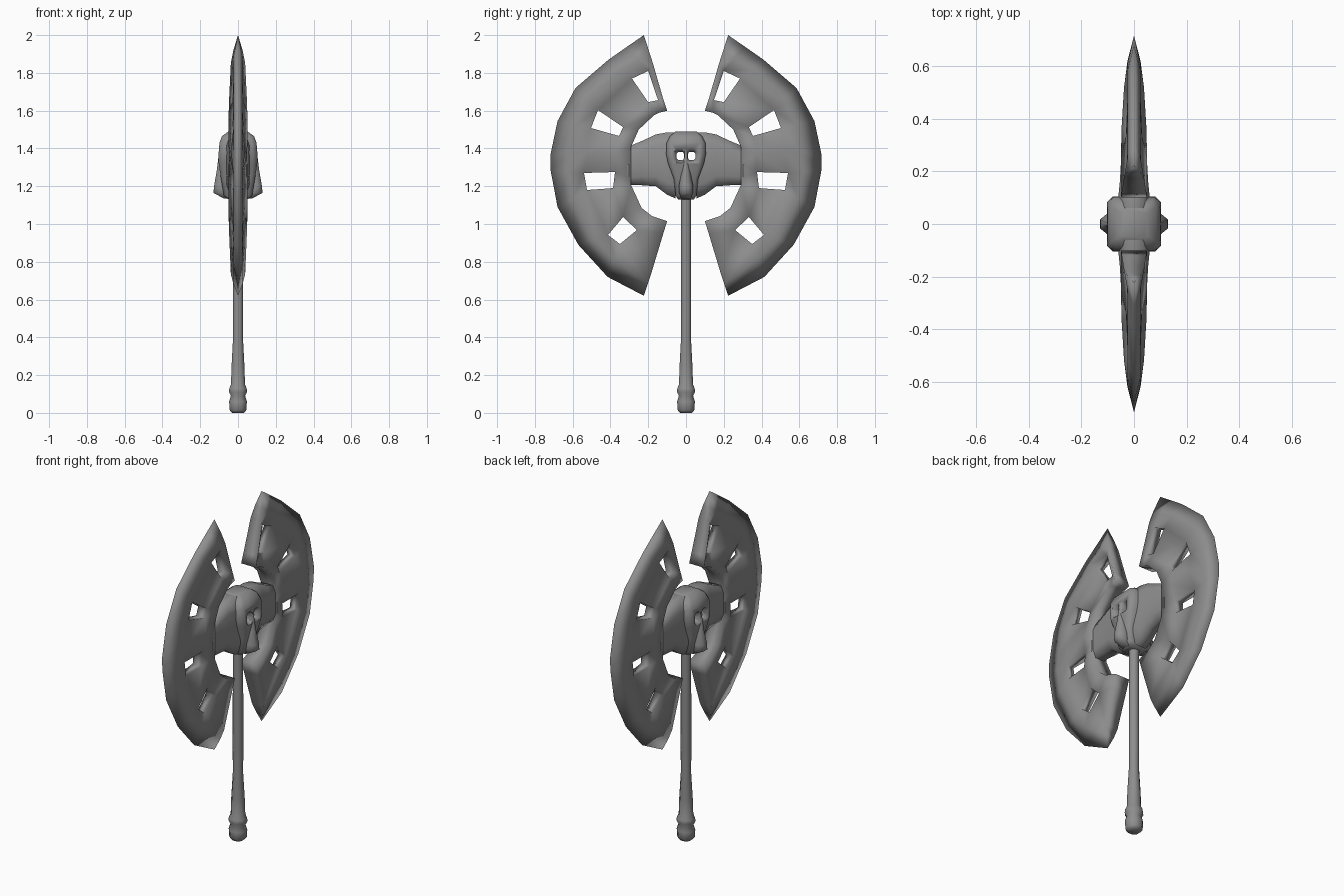
import bpy, bmesh
from mathutils import Vector

if "Cube" in bpy.data.objects:
    bpy.data.objects.remove(bpy.data.objects["Cube"])

steel = bpy.data.materials.new("dark_steel")
steel.diffuse_color = (.27, .27, .27, 1)
steel.use_nodes = True
steel.node_tree.nodes["Principled BSDF"].inputs["Base Color"].default_value = steel.diffuse_color


def finish(name, bm, angle=1.3):
    bmesh.ops.recalc_face_normals(bm, faces=bm.faces[:])
    me = bpy.data.meshes.new(name)
    bm.to_mesh(me)
    bm.free()
    me.materials.append(steel)
    ob = bpy.data.objects.new(name, me)
    bpy.context.collection.objects.link(ob)
    bpy.ops.object.select_all(action='DESELECT')
    ob.select_set(True)
    bpy.context.view_layer.objects.active = ob
    bpy.ops.object.shade_smooth_by_angle(angle=angle)
    return ob


def loft(name, sections, place, c=0.45):
    """Skin chamfered-square rings; section = (along, a centre, b centre, a half, b half)."""
    unit = [(1, -c), (1, c), (c, 1), (-c, 1), (-1, c), (-1, -c), (-c, -1), (c, -1)]
    bm = bmesh.new()
    rings = [[bm.verts.new(place(t, ca + a * u, cb + b * v)) for u, v in unit]
             for t, ca, cb, a, b in sections]
    for r, s in zip(rings, rings[1:]):
        for i in range(8):
            j = (i + 1) % 8
            bm.faces.new((r[i], r[j], s[j], s[i]))
    bm.faces.new(rings[0])
    bm.faces.new(rings[-1])
    return finish(name, bm)


def along_z(t, a, b):
    return (a, b, t)


def mirror(ob, axis):
    m = ob.modifiers.new("mirror", 'MIRROR')
    m.use_axis = [i == axis for i in range(3)]


# Blade: radial stations, each from the inner arc past the slots to the rim (y, z)
stations = [
    ((.10, 1.60), (.12, 1.66), (.175, 1.85), (.223, 2.00)),
    ((.14, 1.59), (.148, 1.656), (.20, 1.81), (.31, 1.94)),
    ((.17, 1.575), (.20, 1.645), (.286, 1.77), (.41, 1.87)),
    ((.25, 1.50), (.333, 1.513), (.466, 1.603), (.585, 1.72)),
    ((.29, 1.41), (.354, 1.466), (.503, 1.508), (.68, 1.545)),
    ((.29, 1.32), (.37, 1.37), (.52, 1.39), (.718, 1.365)),
    ((.29, 1.24), (.376, 1.275), (.54, 1.27), (.717, 1.285)),
    ((.29, 1.205), (.386, 1.19), (.524, 1.18), (.68, 1.09)),
    ((.235, 1.085), (.333, 1.037), (.413, .942), (.57, .89)),
    ((.18, 1.042), (.26, .968), (.35, .894), (.415, .72)),
    ((.10, 1.015), (.12, .95), (.185, .735), (.223, .62)),
]
slots = {1, 3, 6, 8}
slot_sides = {i + k for i in slots for k in (0, 1)}
full = [.049, .047, .038, .025, 0]
pinched = [.049, .030, .024, .025, 0]    # the metal thins around each slot
bm = bmesh.new()
sides = []
for s in (1, -1):
    grid = []
    for i, st in enumerate(stations):
        p = [Vector(q) for q in st]
        p.insert(3, p[2].lerp(p[3], .45))
        half = pinched if i in slot_sides else full
        grid.append([bm.verts.new((s * h, q.x, q.y)) for q, h in zip(p, half)])
    sides.append(grid)
for g in sides:
    for i in range(len(stations) - 1):
        for j in range(4):
            if not (j == 1 and i in slots):
                bm.faces.new((g[i][j], g[i + 1][j], g[i + 1][j + 1], g[i][j + 1]))
bmesh.ops.remove_doubles(bm, verts=bm.verts[:], dist=1e-5)

# Walls of the slots and blade ends: join each open edge to its opposite
open_edges = [e for e in bm.edges if e.is_boundary and e.verts[0].co.x + e.verts[1].co.x > 0]
lookup = {tuple(round(k, 4) for k in v.co): v for v in bm.verts}
for e in open_edges:
    a, b = e.verts
    c, d = [lookup[(round(-v.co.x, 4) + 0.0, round(v.co.y, 4), round(v.co.z, 4))] for v in (b, a)]
    loop = []
    for v in (a, b, c, d):
        if v not in loop:
            loop.append(v)
    if len(loop) > 2:
        bm.faces.new(loop)
blade = finish("axe_blade", bm, 3.14)
mirror(blade, 1)

# Arms joining the head to the blades
arm = loft("blade_arm", [(.055, 0, 1.31, .060, .175), (.10, 0, 1.32, .060, .165),
                         (.16, 0, 1.337, .054, .137), (.23, 0, 1.323, .050, .118),
                         (.31, 0, 1.308, .046, .100)],
           lambda t, a, b: (a, t, b), c=.6)
mirror(arm, 1)

# Head block
head = loft("axe_head", [(1.13, 0, 0, .05, .042), (1.15, 0, 0, .075, .055),
                         (1.24, 0, 0, .09, .065), (1.32, 0, 0, .102, .095),
                         (1.37, 0, 0, .103, .105), (1.43, 0, 0, .098, .103),
                         (1.465, 0, 0, .085, .085), (1.49, 0, 0, .05, .055)], along_z, c=.78)

# Eye sockets cut right through the head
cutter = loft("eye_cutter", [(-.13, .037, 1.365, .034, .055), (-.075, .03, 1.36, .019, .022),
                             (.075, .03, 1.36, .019, .022), (.13, .037, 1.365, .034, .055)],
              lambda t, a, b: (t, a, b), c=.6)
other = cutter.copy()
other.data = cutter.data.copy()
other.name = "eye_cutter_mirrored"
for v in other.data.vertices:
    v.co.y *= -1
other.data.flip_normals()
bpy.context.collection.objects.link(other)
for c in (cutter, other):
    c.hide_render = True
    c.hide_set(True)
    m = head.modifiers.new("eyes", 'BOOLEAN')
    m.operation = 'DIFFERENCE'
    m.solver = 'EXACT'
    m.object = c

# Beak ridge on both faces
beak = loft("beak", [(1.135, .055, 0, .02, .025), (1.165, .085, 0, .045, .036),
                     (1.20, .085, 0, .042, .038), (1.28, .075, 0, .038, .022),
                     (1.36, .075, 0, .028, .010)], along_z)
mirror(beak, 0)

# Handle with pommel
loft("handle", [(z, 0, 0, r, r) for z, r in
                [(0, .032), (.015, .044), (.06, .047), (.09, .038), (.11, .048), (.13, .046),
                 (.15, .037), (.25, .034), (.40, .026), (.55, .027), (1.16, .026)]], along_z)
